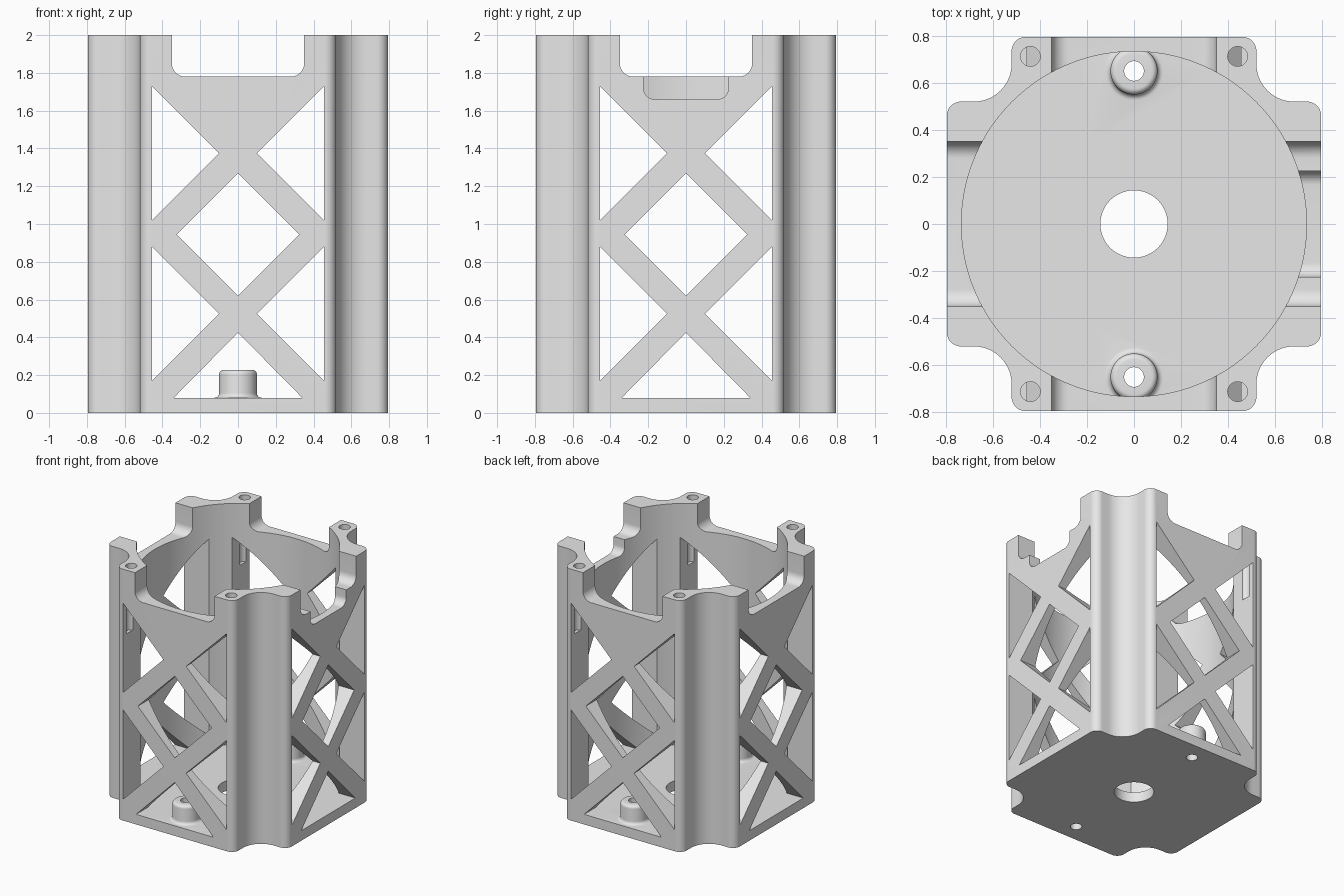
import bpy, bmesh, math
from mathutils import Vector

cube = bpy.data.objects.get("Cube")
if cube:
    bpy.data.objects.remove(cube, do_unlink=True)

HALF, HEIGHT, FLOOR = 0.795, 2.0, 0.08
BORE_R, HOLE_R = 0.733, 0.042
BOSS_Y = 0.65

grey = bpy.data.materials.new("light grey")
grey.use_nodes = True
grey.diffuse_color = (0.8, 0.8, 0.8, 1)
grey.node_tree.nodes["Principled BSDF"].inputs["Base Color"].default_value = (0.8, 0.8, 0.8, 1)


def rounded(corners, steps=12):
    """Replace each (x, y, radius) corner of a closed outline by an arc."""
    out = []
    for i, (x, y, r) in enumerate(corners):
        p = Vector((x, y))
        if r == 0:
            out.append(p)
            continue
        a = (Vector(corners[i - 1][:2]) - p).normalized()
        b = (Vector(corners[(i + 1) % len(corners)][:2]) - p).normalized()
        half = a.angle(b) / 2
        start = p + a * r / math.tan(half)
        end = p + b * r / math.tan(half)
        centre = p + (a + b).normalized() * r / math.sin(half)
        sweep = math.pi - 2 * half
        for k in range(steps + 1):
            t = k / steps
            u = (start - centre) * math.sin((1 - t) * sweep) + (end - centre) * math.sin(t * sweep)
            out.append(centre + u / math.sin(sweep))
    return out


def finish(bm, name):
    bmesh.ops.recalc_face_normals(bm, faces=bm.faces)
    mesh = bpy.data.meshes.new(name)
    bm.to_mesh(mesh)
    bm.free()
    obj = bpy.data.objects.new(name, mesh)
    mesh.materials.append(grey)
    bpy.context.collection.objects.link(obj)
    return obj


def prism(name, outline, low, high, axis="z"):
    """Extrude a flat outline between two positions on an axis."""
    place = {"x": lambda u, v, w: (w, u, v),
             "y": lambda u, v, w: (u, w, v),
             "z": lambda u, v, w: (u, v, w)}[axis]
    bm = bmesh.new()
    ends = [[bm.verts.new(place(u, v, w)) for u, v in outline] for w in (low, high)]
    bm.faces.new(ends[0])
    bm.faces.new(ends[1])
    n = len(outline)
    for i in range(n):
        j = (i + 1) % n
        bm.faces.new((ends[0][i], ends[0][j], ends[1][j], ends[1][i]))
    return finish(bm, name)


def circle(x, y, r, n):
    return [(x + r * math.cos(math.tau * i / n), y + r * math.sin(math.tau * i / n)) for i in range(n)]


def lathe(name, profile, x, y, n=48):
    """Turn an (r, z) profile into a closed solid."""
    bm = bmesh.new()
    rings = [[bm.verts.new((u, v, z)) for u, v in circle(x, y, r, n)] for r, z in profile]
    for lower, upper in zip(rings, rings[1:]):
        for i in range(n):
            j = (i + 1) % n
            bm.faces.new((lower[i], lower[j], upper[j], upper[i]))
    bm.faces.new(rings[0])
    bm.faces.new(rings[-1])
    return finish(bm, name)


def combine(target, tool, operation="DIFFERENCE"):
    mod = target.modifiers.new("combine", "BOOLEAN")
    mod.operation, mod.solver, mod.object = operation, "EXACT", tool
    bpy.context.view_layer.objects.active = target
    bpy.ops.object.modifier_apply(modifier=mod.name)
    bpy.data.objects.remove(tool, do_unlink=True)


# Body: square column with filleted corner recesses
quadrant = [(HALF, 0.52, 0.06), (0.52, 0.52, 0.16), (0.52, HALF, 0.06)]
corners = []
for turn in range(4):
    corners += quadrant
    quadrant = [(-y, x, r) for x, y, r in quadrant]
frame = prism("lattice_housing", rounded(corners), 0, HEIGHT)

# Round bore above the floor
combine(frame, prism("bore_cutter", circle(0, 0, BORE_R, 160), FLOOR, 2.2))

# Lattice windows and top openings, through both pairs of walls
windows = [[(0, 1.27), (0.325, 0.945), (0, 0.62), (-0.325, 0.945)],
           [(-0.34, FLOOR), (0.34, FLOOR), (0, 0.425)]]
for side in (-1, 1):
    for middle in (0.525, 1.375):
        windows.append([(side * 0.455, middle - 0.355), (side * 0.455, middle + 0.355),
                        (side * 0.1, middle)])
opening = rounded([(-0.35, 1.78, 0.07), (0.35, 1.78, 0.07), (0.35, 2.2, 0), (-0.35, 2.2, 0)])
for axis in "xy":
    for outline in windows + [opening]:
        combine(frame, prism("window_cutter", outline, -1, 1, axis))

# Extra shallow recess in the left wall
recess = rounded([(-0.225, 1.66, 0.06), (0.225, 1.66, 0.06), (0.225, 2.2, 0), (-0.225, 2.2, 0)])
combine(frame, prism("recess_cutter", recess, 0.3, 1, "x"))

# Screw holes in the corner posts
for sx in (-1, 1):
    for sy in (-1, 1):
        combine(frame, prism("screw_cutter", circle(sx * 0.44, sy * 0.712, HOLE_R, 32), 1.47, 2.2))

# Mounting bosses with a filleted foot and rounded rim, drilled through
foot, rim, top = 0.025, 0.025, 0.228
quarter = [math.pi / 2 * k / 6 for k in range(7)]
boss = [(0.1 + foot, 0.04)]
boss += [(0.1 + foot * (1 - math.sin(a)), FLOOR + foot * (1 - math.cos(a))) for a in quarter]
boss += [(0.1 - rim * (1 - math.cos(a)), top - rim * (1 - math.sin(a))) for a in quarter]
for sy in (-1, 1):
    combine(frame, lathe("boss", boss, 0, sy * BOSS_Y), "UNION")
    combine(frame, prism("boss_cutter", circle(0, sy * BOSS_Y, HOLE_R, 32), -0.2, 0.4))

# Central floor hole
combine(frame, prism("centre_cutter", circle(0, 0, 0.143, 64), -0.2, 0.4))

# Smooth curved walls, keep edges crisp
bpy.ops.object.select_all(action="DESELECT")
frame.select_set(True)
bpy.context.view_layer.objects.active = frame
bpy.ops.object.shade_smooth_by_angle(angle=math.radians(30))
